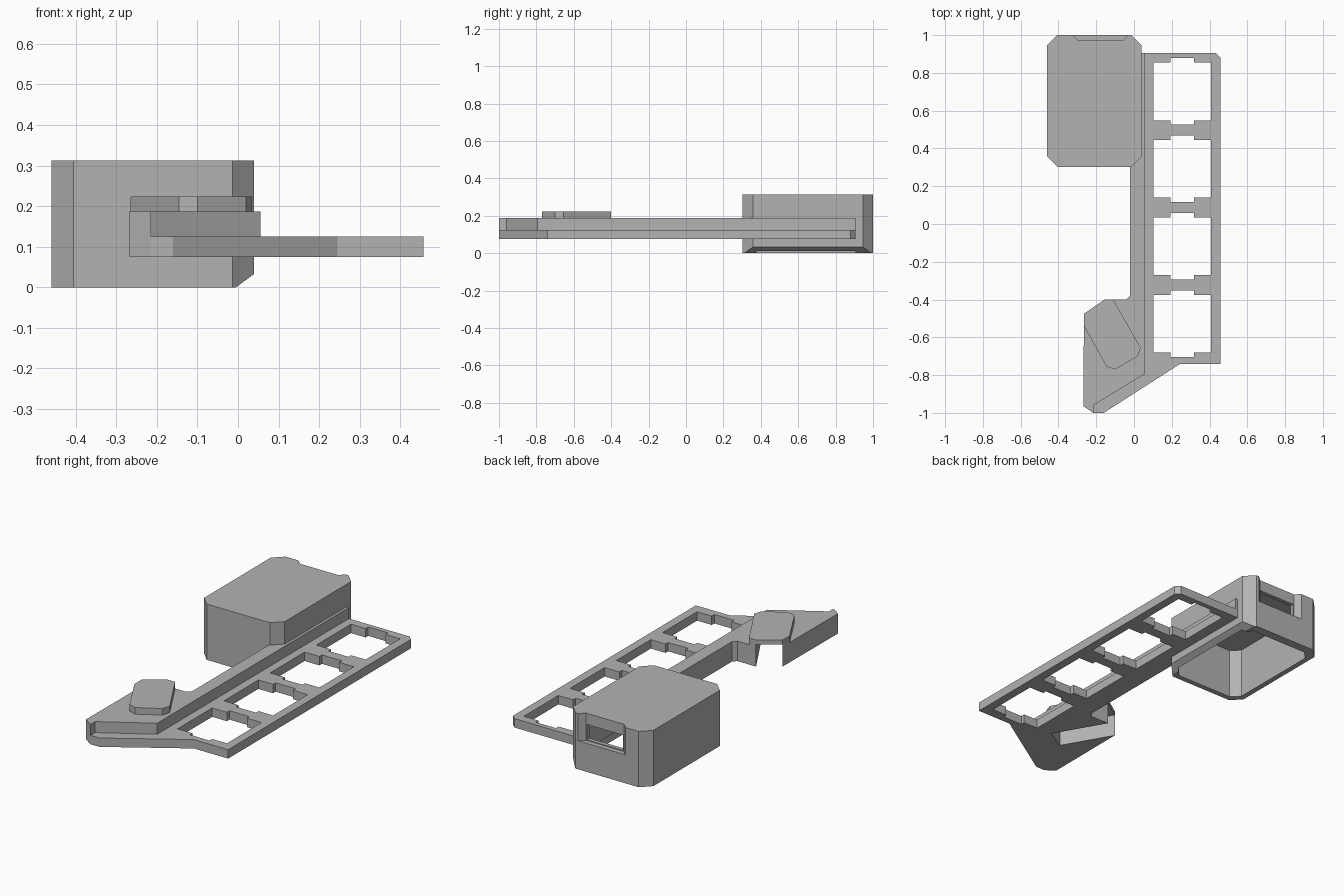
import bpy, bmesh
from mathutils import Vector

cube = bpy.data.objects.get("Cube")
if cube:
    bpy.data.objects.remove(cube, do_unlink=True)

grey = bpy.data.materials.new("plain grey")
grey.use_nodes = True
grey.diffuse_color = (0.45, 0.45, 0.45, 1)
grey.node_tree.nodes["Principled BSDF"].inputs["Base Color"].default_value = (0.45, 0.45, 0.45, 1)


def prism(name, outline, z0, z1, helper=False):
    """Extrude a flat outline from z0 to z1."""
    bm = bmesh.new()
    face = bm.faces.new([bm.verts.new((x, y, z0)) for x, y in outline])
    top = bmesh.ops.extrude_face_region(bm, geom=[face])["geom"]
    bmesh.ops.translate(bm, vec=(0, 0, z1 - z0),
                        verts=[v for v in top if isinstance(v, bmesh.types.BMVert)])
    bmesh.ops.recalc_face_normals(bm, faces=bm.faces)
    mesh = bpy.data.meshes.new(name)
    bm.to_mesh(mesh)
    bm.free()
    mesh.materials.append(grey)
    obj = bpy.data.objects.new(name, mesh)
    bpy.context.collection.objects.link(obj)
    if helper:
        obj.hide_render = True
        obj.hide_viewport = True
        obj.display_type = 'WIRE'
    return obj


def cut(target, *cutters):
    for c in cutters:
        m = target.modifiers.new(c.name, 'BOOLEAN')
        m.operation = 'DIFFERENCE'
        m.solver = 'EXACT'
        m.object = c


def chamfered(x0, x1, y0, y1, c):
    return [(x0 + c, y0), (x1 - c, y0), (x1, y0 + c), (x1, y1 - c),
            (x1 - c, y1), (x0 + c, y1), (x0, y1 - c), (x0, y0 + c)]


def rect(x0, x1, y0, y1):
    return [(x0, y0), (x1, y0), (x1, y1), (x0, y1)]


PLATE_Z, TIER_Z, CAP_Z = 0.125, 0.187, 0.224

# Left edge shared by the plate and the raised tier
foot_edge = [(-0.02, 0.905), (-0.02, -0.38), (-0.04, -0.4), (-0.155, -0.4),
             (-0.265, -0.475), (-0.268, -0.965), (-0.215, -1.0)]

# Plate with four notched openings
plate = prism("base_plate", foot_edge + [(-0.16, -1.0), (0.245, -0.74), (0.457, -0.74),
                                         (0.457, 0.88), (0.432, 0.905)], 0.075, PLATE_Z)
for i in range(4):
    cx, cy, h, t, w = 0.255, -0.528 + 0.41 * i, 0.153, 0.176, 0.062
    hole = [(-h, -h), (-w, -h), (-w, -t), (w, -t), (w, -h), (h, -h),
            (h, h), (w, h), (w, t), (-w, t), (-w, h), (-h, h)]
    cut(plate, prism(f"opening_cutter_{i + 1}", [(cx + x, cy + y) for x, y in hole],
                     0, 0.3, True))

# Raised rail running along the plate
tier = prism("raised_rail", foot_edge + [(-0.215, -0.96), (0.055, -0.795), (0.055, 0.905)],
             PLATE_Z, TIER_Z)

# Slanted cap over an open pocket in the foot
cap = prism("pocket_cap", [(-0.265, -0.54), (-0.145, -0.755), (-0.1, -0.77), (0.02, -0.7),
                           (0.035, -0.655), (-0.11, -0.4), (-0.155, -0.4), (-0.265, -0.475)],
            TIER_Z, CAP_Z)
along, across = Vector((0.5, -0.866)), Vector((0.866, 0.5))
pocket = prism("pocket_cutter", [along * a + across * b for a, b in
                                 ((0.1, -0.467), (0.59, -0.467), (0.59, -0.334), (0.1, -0.334))],
               0, 0.2, True)
cut(plate, pocket)
cut(tier, pocket)
cut(cap, pocket)

# Box housing, open below, with a recessed window in the back
box = prism("box_housing", chamfered(-0.46, 0.04, 0.303, 1.0, 0.054), 0, 0.313)
cavity = prism("cavity_cutter", chamfered(-0.43, 0.01, 0.333, 0.95, 0.045), -0.1, 0.283, True)
recess = prism("recess_cutter", [(-0.35, 1.025), (-0.295, 0.972), (-0.06, 0.972),
                                 (-0.005, 1.025)], 0.16, 0.4, True)
window = prism("window_cutter", rect(-0.29, -0.065, 0.9, 1.05), 0.165, 0.25, True)

# Sloped lower edge of the housing on the plate side
slope = prism("slope_cutter", [(-0.05, -0.033), (0.085, -0.033), (0.085, 0.066)],
              -0.2, 1.2, True)
for v in slope.data.vertices:
    x, y, z = v.co
    v.co = (x, z, y)
slope.data.flip_normals()
cut(box, cavity, recess, window, slope)
